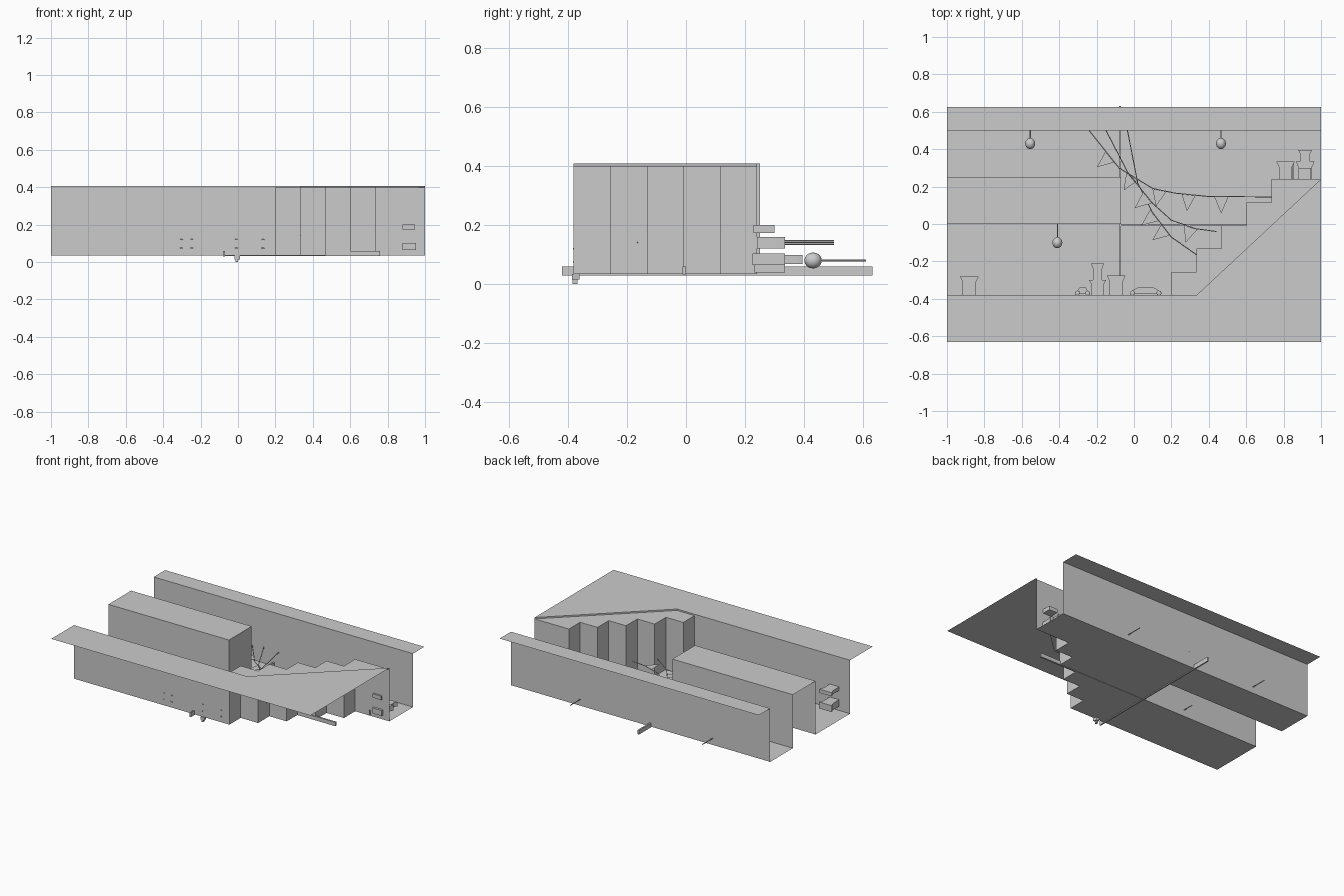
import bpy
from mathutils import Vector

if "Cube" in bpy.data.objects:
    bpy.data.objects.remove(bpy.data.objects["Cube"])

grey = bpy.data.materials.new("plain_grey")
grey.use_nodes = True
grey.diffuse_color = (0.6, 0.6, 0.6, 1)
grey.node_tree.nodes["Principled BSDF"].inputs["Base Color"].default_value = (0.6, 0.6, 0.6, 1)

LOW, HIGH, LEDGE = 0.035, 0.408, 0.398


def mesh_object(name, verts, faces):
    me = bpy.data.meshes.new(name)
    me.from_pydata(verts, [], faces)
    me.materials.append(grey)
    ob = bpy.data.objects.new(name, me)
    bpy.context.collection.objects.link(ob)
    return ob


def sheet(name, pts, z):
    return mesh_object(name, [(x, y, z) for x, y in pts], [range(len(pts))])


def wall(name, pts, z0, z1):
    n = len(pts)
    verts = [(x, y, z) for z in (z0, z1) for x, y in pts]
    return mesh_object(name, verts, [(i, i + 1, n + i + 1, n + i) for i in range(n - 1)])


def prism(name, pts, z0, z1):
    n = len(pts)
    verts = [(x, y, z) for z in (z0, z1) for x, y in pts]
    sides = [(i, (i + 1) % n, n + (i + 1) % n, n + i) for i in range(n)]
    return mesh_object(name, verts, sides + [range(n)[::-1], range(n, 2 * n)])


def box(name, x0, x1, y0, y1, z0, z1):
    return prism(name, [(x0, y0), (x1, y0), (x1, y1), (x0, y1)], z0, z1)


def string(name, pts, z, radius):
    cu = bpy.data.curves.new(name, "CURVE")
    cu.dimensions = "3D"
    cu.bevel_depth = radius
    cu.bevel_resolution = 1
    cu.use_fill_caps = True
    sp = cu.splines.new("POLY")
    sp.points.add(len(pts) - 1)
    for p, (x, y) in zip(sp.points, pts):
        p.co = (x, y, z, 1)
    cu.materials.append(grey)
    bpy.context.collection.objects.link(bpy.data.objects.new(name, cu))


def ball(name, loc, r, scale=(1, 1, 1)):
    bpy.ops.mesh.primitive_uv_sphere_add(segments=12, ring_count=8, radius=r, location=loc)
    ob = bpy.context.object
    ob.name = name
    ob.scale = scale
    ob.data.materials.append(grey)
    bpy.ops.object.shade_smooth()


# Stair profile: five rises followed by the upper landing
stairs = [(0.2, -0.38)]
for i in range(5):
    x, y = 0.2 + 0.134 * i, -0.38 + 0.124 * (i + 1)
    stairs += [(x, y), (x + 0.134, y)]
stairs[-1] = (1, 0.24)
block = [(-1, 0.25), (-0.07, 0.25), (-0.07, 0), (-1, 0)]

# Open shell: back sheet, walls and cut-away rims
sheet("room_back", [(-1, -0.38)] + stairs + [(1, 0.5), (-1, 0.5)] + block, LOW)
wall("ceiling_wall", [(-1, 0.5), (1, 0.5)], LOW, HIGH)
wall("middle_floor_wall", block, LOW, HIGH)
wall("ground_wall", [(-1, -0.38), stairs[0]], LOW, HIGH)
wall("stair_wall", stairs, LOW, LEDGE)
sheet("ceiling_rim", [(-1, 0.5), (1, 0.5), (1, 0.625), (-1, 0.625)], HIGH)
sheet("middle_floor_rim", block, HIGH)
sheet("ground_rim", [(-1, -0.63), (1, -0.63), (1, 0.24), (0.335, -0.38), (-1, -0.38)], HIGH)
sheet("stair_ledge", stairs + [(0.335, -0.38)], LEDGE)
wall("stair_ledge_lip", [stairs[0], (0.335, -0.38), (1, 0.24)], LEDGE, HIGH)

# Trim bars on the back sheet
box("upright_trim", -0.08, -0.07, -0.42, 0.632, 0.03, 0.06)
box("cross_trim", -0.08, 0.76, -0.012, 0, 0.033, 0.06)

# Hanging lamps
for x, y in [(-0.555, 0.43), (0.465, 0.43), (-0.41, -0.1)]:
    ball("lamp_bulb", (x, y, 0.08), 0.027, (1, 1.1, 1))
    string("lamp_cord", [(x, y + 0.03), (x, y + 0.18)], 0.08, 0.003)

# Bunting strings with triangular flags at (segment, fraction) positions
buntings = [
    (0.135, [(-0.24, 0.5), (-0.08, 0.3), (0.1, 0.19), (0.22, 0.165), (0.4, 0.147), (0.735, 0.145)],
     [(0, 0.7), (1, 0.4), (2, 0.3), (3, 0.4), (4, 0.2)]),
    (0.147, [(-0.15, 0.5), (-0.03, 0.27), (0.1, 0.11), (0.2, 0.02), (0.33, -0.025), (0.44, -0.04)],
     [(1, 0.8), (3, 0.8)]),
    (0.141, [(-0.035, 0.5), (0.02, 0.22), (0.1, 0.06), (0.2, -0.07), (0.335, -0.165)],
     [(2, 0.1), (2, 0.7)]),
]
for z, pts, flags in buntings:
    string("bunting_string", pts, z, 0.0025)
    for seg, f in flags:
        a, b = Vector(pts[seg]), Vector(pts[seg + 1])
        along = (b - a).normalized() * 0.038
        down = Vector((along.y, -along.x)).normalized() * 0.09
        mid = a.lerp(b, f)
        sheet("bunting_flag", [mid - along, mid + along, mid + down], z)

# Tapered pots and stacked boxes: centre x, base y, height, width, z range
pots = [
    (-0.88, -0.38, 0.1, 0.1, 0.175, 0.2), (-0.88, -0.38, 0.1, 0.1, 0.065, 0.11),
    (-0.195, -0.38, 0.08, 0.09, 0.065, 0.105), (-0.195, -0.3, 0.09, 0.07, 0.07, 0.1),
    (-0.095, -0.38, 0.105, 0.1, 0.12, 0.16),
    (0.81, 0.24, 0.095, 0.1, 0.12, 0.16), (0.915, 0.225, 0.11, 0.1, 0.065, 0.103),
    (0.915, 0.335, 0.06, 0.075, 0.068, 0.098),
]
for x, y, h, w, z0, z1 in pots:
    a, b = w * 0.36, w * 0.5
    prism("pot_body", [(x - a, y), (x + a, y), (x + a, y + h * 0.72), (x - a, y + h * 0.72)], z0, z1)
    prism("pot_rim", [(x - a, y + h * 0.7), (x + a, y + h * 0.7), (x + b, y + h), (x - b, y + h)], z0, z1)
box("shelf_box", 0.88, 0.945, 0.228, 0.3, 0.173, 0.2)
box("small_post", 0.847, 0.855, 0.232, 0.335, 0.04, 0.075)

# Toy cars with wheels poking through the ground wall
for x, s in [(-0.275, 0.5), (0.062, 1.3)]:
    w = 0.055 * s
    prism("toy_body", [(x - w, -0.372), (x + w, -0.372), (x + w, -0.355),
                       (x + w * 0.6, -0.34), (x - w * 0.6, -0.34), (x - w, -0.355)], 0.075, 0.12)
    for side in (-1, 1):
        for z in (0.075, 0.12):
            ball("toy_wheel", (x + side * w, -0.37, z), 0.013, (1, 1, 0.4))

# Small trailing piece at the foot of the back sheet
prism("trailing_piece", [(-0.02, -0.385), (0.012, -0.385), (0.005, -0.36), (-0.015, -0.36)], 0.015, 0.035)
box("trailing_tip", -0.013, -0.001, -0.384, -0.368, 0, 0.016)
